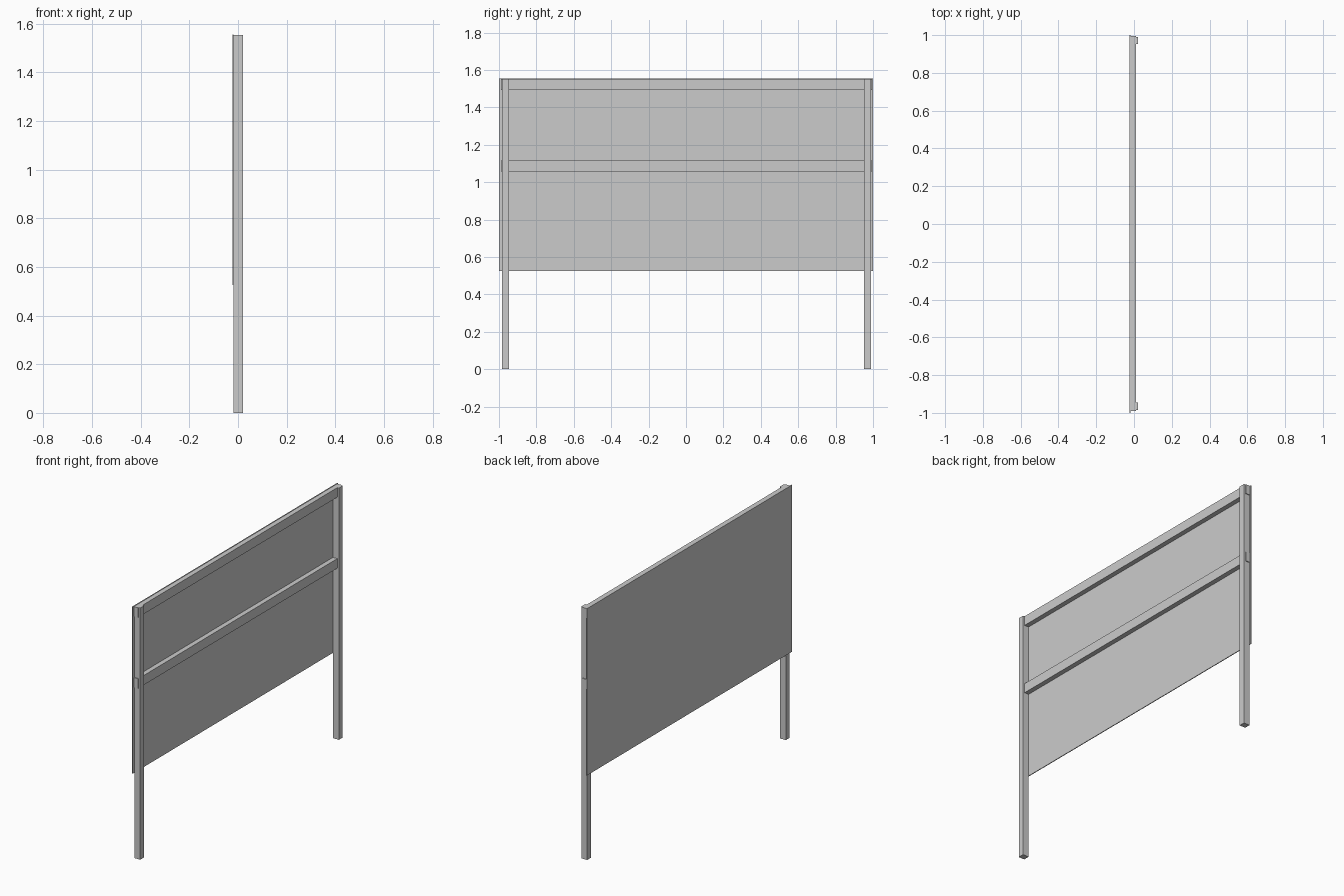
import bpy

if "Cube" in bpy.data.objects:
    bpy.data.objects.remove(bpy.data.objects["Cube"])


def box(name, lo, hi):
    """Axis-aligned box between two corners."""
    bpy.ops.mesh.primitive_cube_add(size=1, location=[(a + b) / 2 for a, b in zip(lo, hi)])
    ob = bpy.context.object
    ob.name = name
    ob.scale = [b - a for a, b in zip(lo, hi)]
    bpy.ops.object.transform_apply(location=False, rotation=False, scale=True)
    return ob


BACK, SEAM, FRONT = -0.0235, -0.0185, 0.0215
TOP = 1.553

# thin board
box("board_panel", (BACK, -1.0, 0.526), (SEAM, 1.0, 1.555))

# two square posts
for name, y in (("left_post", -0.965), ("right_post", 0.971)):
    box(name, (SEAM, y - 0.019, 0), (FRONT, y + 0.019, TOP))

# cross rails, let through the posts with ends just proud
for name, z in (("top_rail", TOP), ("middle_rail", 1.115)):
    box(name, (SEAM, -0.989, z - 0.059), (0.011, 0.995, z))
